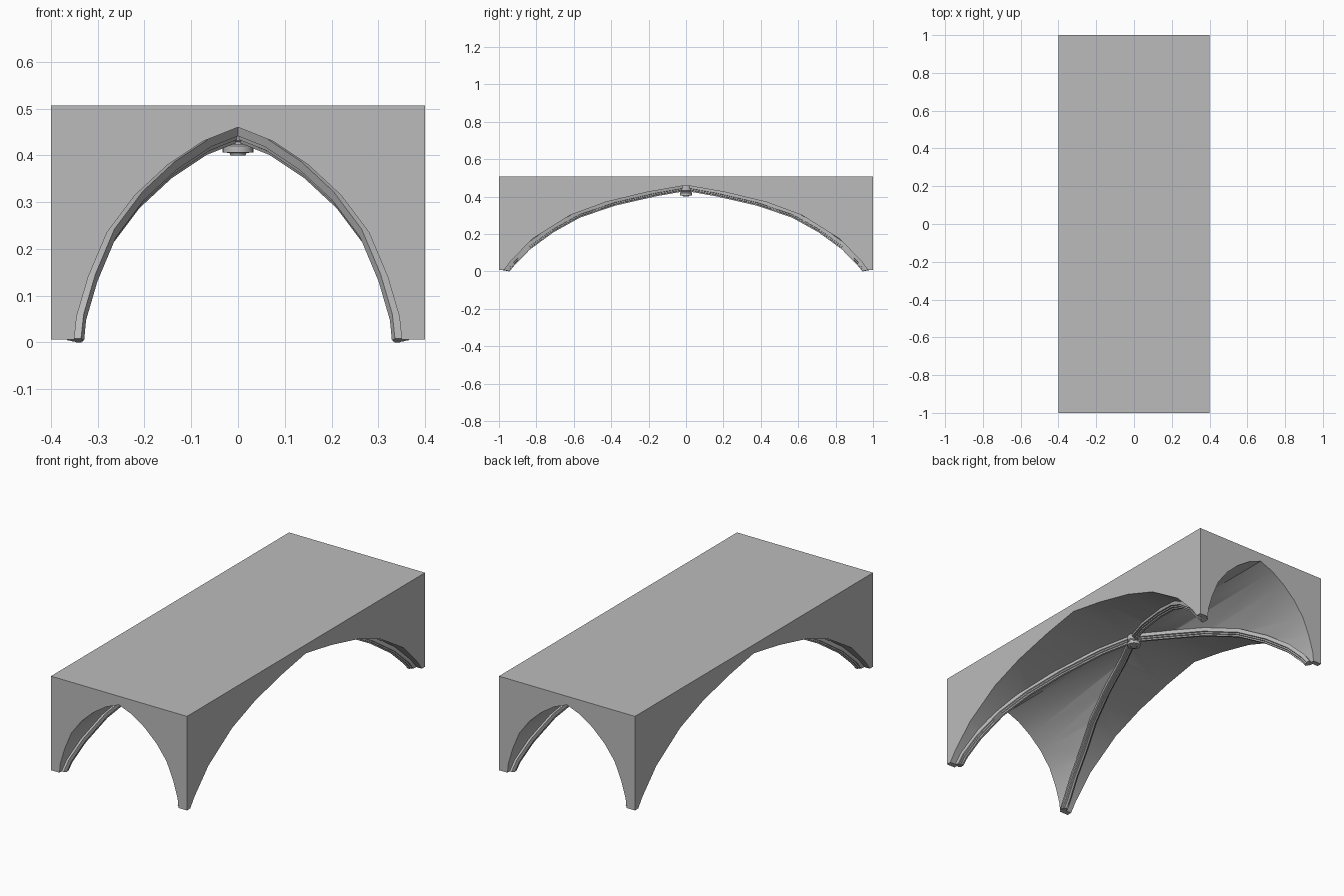
import bpy, bmesh, math
from mathutils import Vector

if "Cube" in bpy.data.objects:
    bpy.data.objects.remove(bpy.data.objects["Cube"])

stone = bpy.data.materials.new("grey stone")
stone.use_nodes = True
GREY = (0.5, 0.5, 0.5, 1)
stone.diffuse_color = GREY
stone.node_tree.nodes["Principled BSDF"].inputs["Base Color"].default_value = GREY

BASE, TOP, HALF_X, HALF_Y = 0.006, 0.506, 0.4, 1.0
# Half arches from springing to apex: (distance from centre, height)
END_ARCH = [(.35, .006), (.345, .055), (.32, .14), (.28, .235),
            (.22, .315), (.15, .38), (.075, .43), (0, .46)]
SIDE_ARCH = [(.973, .006), (.937, .055), (.82, .175), (.62, .30),
             (.43, .37), (.21, .423), (0, .46)]


def make_object(name, bm, smooth=None):
    bmesh.ops.recalc_face_normals(bm, faces=bm.faces)
    mesh = bpy.data.meshes.new(name)
    bm.to_mesh(mesh)
    bm.free()
    mesh.materials.append(stone)
    obj = bpy.data.objects.new(name, mesh)
    bpy.context.collection.objects.link(obj)
    if smooth:
        smooth_by_angle(obj, smooth)
    return obj


def smooth_by_angle(obj, degrees):
    bpy.ops.object.select_all(action='DESELECT')
    obj.select_set(True)
    bpy.context.view_layer.objects.active = obj
    bpy.ops.object.shade_smooth_by_angle(angle=math.radians(degrees))


def sweep(sections, closed_ends=True):
    """Skin a list of equal point rings."""
    bm = bmesh.new()
    rings = [[bm.verts.new(p) for p in ring] for ring in sections]
    n = len(rings[0])
    for a, b in zip(rings, rings[1:]):
        for i in range(n):
            j = (i + 1) % n
            bm.faces.new((a[i], a[j], b[j], b[i]))
    if closed_ends:
        bm.faces.new(rings[0])
        bm.faces.new(rings[-1])
    return bm


def arch_cutter(name, half, along_y):
    foot = half[0][0]
    pts = [(-foot, -.2)] + [(-d, z) for d, z in half]
    pts += [(d, z) for d, z in reversed(half[:-1])] + [(foot, -.2)]
    rings = [[(d, e, z) if along_y else (e, d, z) for d, z in pts]
             for e in (-1.3, 1.3)]
    obj = make_object(name, sweep(rings))
    obj.hide_render = True
    return obj


def width_at(half, z):
    for (d0, z0), (d1, z1) in zip(half, half[1:]):
        if z <= z1:
            return d0 + (d1 - d0) * (z - z0) / (z1 - z0)
    return 0


# Solid block with two crossing pointed tunnels
rings = [[(sx * HALF_X, sy * HALF_Y, z)
          for sx, sy in ((-1, -1), (1, -1), (1, 1), (-1, 1))]
         for z in (BASE, TOP)]
block = make_object("vault_block", sweep(rings))
cutters = [arch_cutter("end_arch_cutter", END_ARCH, True),
           arch_cutter("side_arch_cutter", SIDE_ARCH, False)]
bpy.context.view_layer.objects.active = block
for cutter in cutters:
    mod = block.modifiers.new("arch", 'BOOLEAN')
    mod.operation, mod.object, mod.solver = 'DIFFERENCE', cutter, 'EXACT'
    bpy.ops.object.modifier_apply(modifier=mod.name)
for cutter in cutters:
    bpy.data.objects.remove(cutter)
smooth_by_angle(block, 25)

# Moulded ribs following the groins: section as (sideways, depth)
HALF_SECTION = [(.018, -.008), (.018, .012), (.012, .014),
                (.012, .021), (.007, .023), (.006, .030)]
SECTION = HALF_SECTION + [(-u, v) for u, v in reversed(HALF_SECTION)]
groin = [Vector((width_at(END_ARCH, z), width_at(SIDE_ARCH, z), z))
         for _, z in END_ARCH]


def rib(name, sx, sy):
    path = [Vector((p.x * sx, p.y * sy, p.z)) for p in groin]
    out = Vector((path[0].x, path[0].y, 0)).normalized()
    side = Vector((-out.y, out.x, 0))
    rings = []
    for i, p in enumerate(path):
        if i == 0:
            inward = (-out * .98 - Vector((0, 0, .2)))
        elif i == len(path) - 1:
            inward = Vector((0, 0, -1))
        else:
            t = (path[i + 1] - p).normalized() + (p - path[i - 1]).normalized()
            inward = side.cross(t).normalized()
            if inward.z > 0:
                inward.negate()
        rings.append([p + side * u + inward * v for u, v in SECTION])
    make_object(name, sweep(rings), 25)


for front, sy in (("front", -1), ("back", 1)):
    for hand, sx in (("right", -1), ("left", 1)):
        rib(f"{front}_{hand}_rib", sx, sy)

# Turned boss hanging at the crossing
PROFILE = [(.034, .47), (.034, .432), (.029, .428), (.029, .423),
           (.033, .42), (.033, .406), (.018, .405), (.016, .4)]
SIDES = 16
rings = [[(r * math.cos(math.tau * k / SIDES), r * math.sin(math.tau * k / SIDES), z)
          for k in range(SIDES)] for r, z in PROFILE]
make_object("crossing_boss", sweep(rings), 30)
